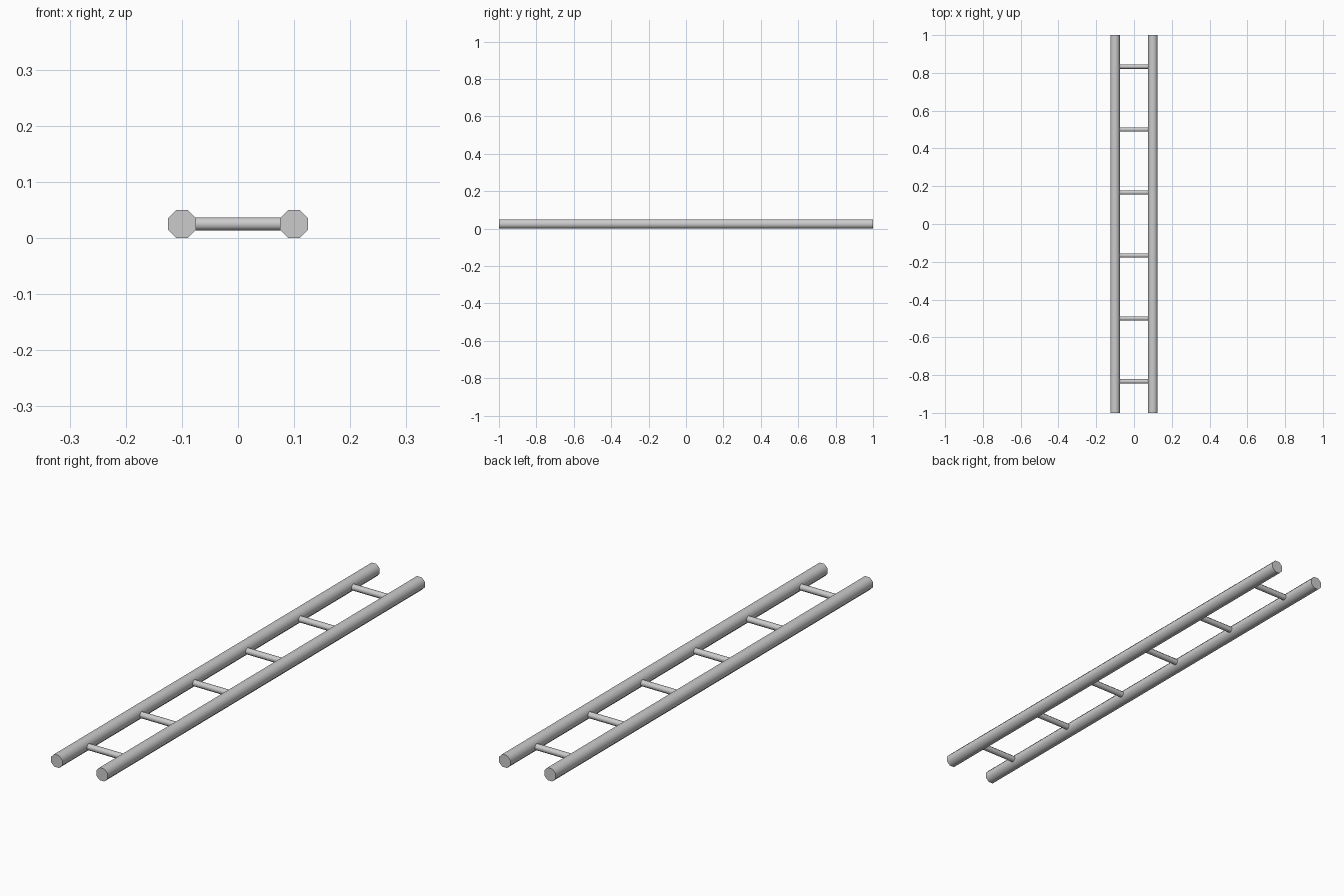
import bpy
from math import pi, cos, radians

if "Cube" in bpy.data.objects:
    bpy.data.objects.remove(bpy.data.objects["Cube"])


def octagon_bar(name, location, rotation, length, width):
    """Eight-sided bar with a flat facing up; width is measured across flats."""
    bpy.ops.mesh.primitive_cylinder_add(
        vertices=8, radius=width / 2 / cos(pi / 8), depth=length)
    bar = bpy.context.object
    bar.name = name
    # turn half a facet so flats line up with the axes
    for v in bar.data.vertices:
        x, y, z = v.co
        c, s = cos(pi / 8), cos(pi / 2 - pi / 8)
        v.co = (c * x - s * y, s * x + c * y, z)
    bar.location = location
    bar.rotation_euler = rotation
    bpy.ops.object.shade_smooth_by_angle(angle=radians(60))
    return bar


# Two long side rails
for side, x in (("left", -0.1), ("right", 0.1)):
    octagon_bar(f"{side}_rail", (x, 0, 0.025), (pi / 2, 0, 0), 2.0, 0.05)

# Six evenly spaced rungs, ends just inside the rails
for i in range(6):
    y = (i - 2.5) / 3
    octagon_bar(f"rung_{i + 1}", (0, y, 0.025), (0, pi / 2, 0), 0.16, 0.023)
